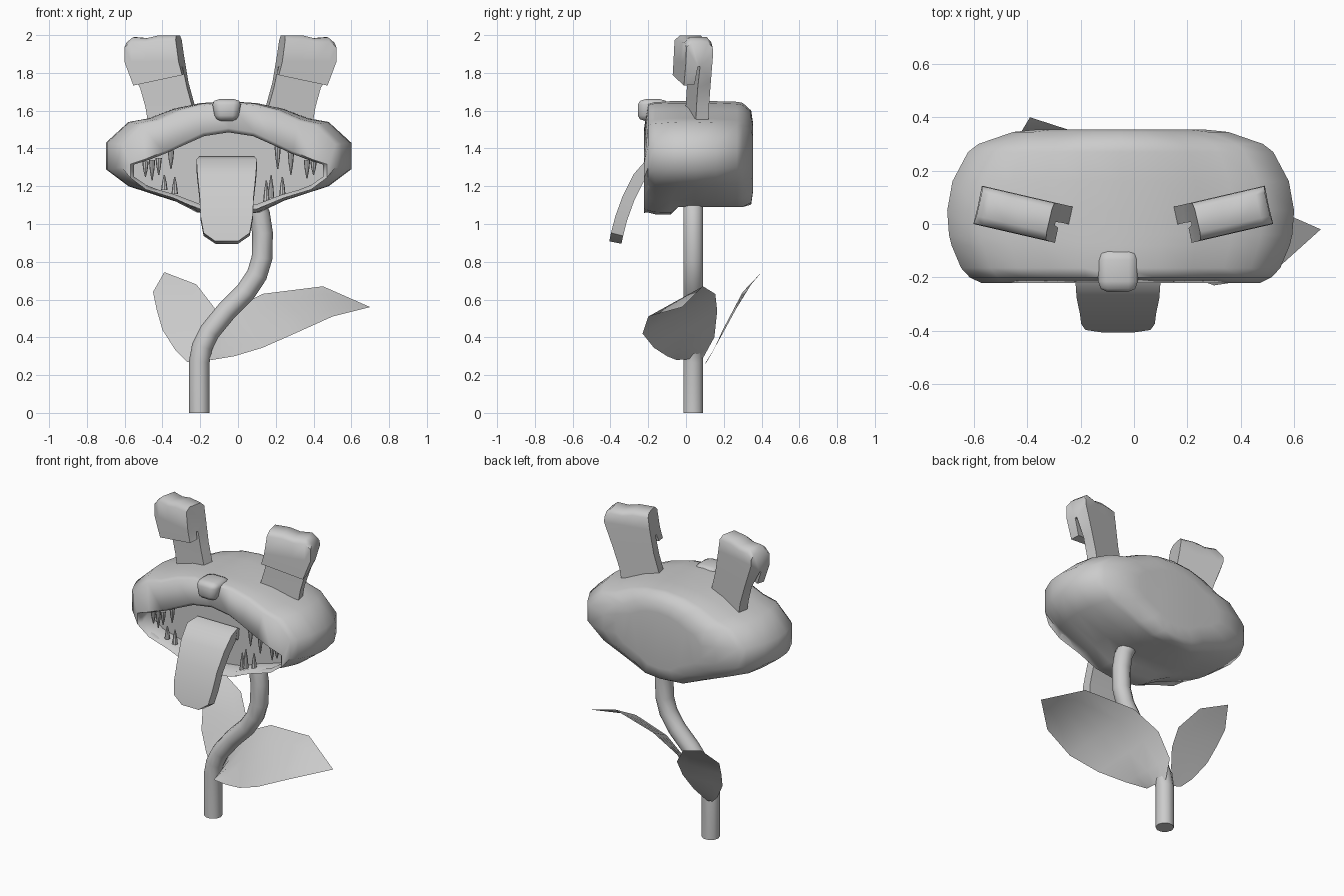
import bpy, bmesh, math
from mathutils import Vector

if "Cube" in bpy.data.objects:
    bpy.data.objects.remove(bpy.data.objects["Cube"])

grey = bpy.data.materials.new("plain grey")
grey.use_nodes = True
grey.diffuse_color = (0.6, 0.6, 0.6, 1)
grey.node_tree.nodes["Principled BSDF"].inputs["Base Color"].default_value = (0.6, 0.6, 0.6, 1)

CX = -0.05  # symmetry line of the head


def shade(ob, angle):
    bpy.ops.object.select_all(action='DESELECT')
    ob.select_set(True)
    bpy.context.view_layer.objects.active = ob
    bpy.ops.object.shade_smooth_by_angle(angle=math.radians(angle))


def finish(name, bm, angle=40):
    bmesh.ops.recalc_face_normals(bm, faces=bm.faces)
    mesh = bpy.data.meshes.new(name)
    bm.to_mesh(mesh)
    bm.free()
    mesh.materials.append(grey)
    ob = bpy.data.objects.new(name, mesh)
    bpy.context.collection.objects.link(ob)
    shade(ob, angle)


def loft(name, rings, angle=40):
    """Skin a list of equal-length closed rings and cap both ends."""
    bm = bmesh.new()
    rows = [[bm.verts.new(p) for p in ring] for ring in rings]
    n = len(rows[0])
    for a, b in zip(rows, rows[1:]):
        for i in range(n):
            j = (i + 1) % n
            bm.faces.new((a[i], a[j], b[j], b[i]))
    caps = [bm.faces.new(rows[0]), bm.faces.new(rows[-1])]
    bmesh.ops.recalc_face_normals(bm, faces=bm.faces)
    bmesh.ops.triangulate(bm, faces=caps)
    finish(name, bm, angle)


def mirrored(half):
    return half + [(-x, z) for x, z in half[-2:0:-1]]


# Head: outline rings from the back to the lip, then into the shallow mouth
skull = mirrored([(0, 1.65), (.15, 1.64), (.29, 1.61), (.42, 1.56), (.53, 1.54), (.65, 1.43),
                  (.65, 1.29), (.53, 1.2), (.3, 1.125), (.17, 1.06), (0, 1.05)])
mouth = mirrored([(0, 1.485), (.13, 1.465), (.22, 1.425), (.33, 1.375), (.42, 1.34), (.5, 1.315),
                  (.5, 1.25), (.42, 1.195), (.28, 1.155), (.15, 1.105), (0, 1.085)])


def ring(shape, y, sx=1, sz=1, dome=0, mid=1.36, floor=0):
    """Outline at depth y; dome flattens it towards the left and right ends."""
    return [(CX + x * sx, y, max(mid + (z - mid) * sz * (1 - dome * (x / .65) ** 2), floor)) for x, z in shape]


head = [ring(skull, y, sx, sz, dome, floor=1.09) for y, sx, sz, dome in
        [(.355, .47, .6, .1), (.345, .62, .83, .12), (.3, .82, .97, .14), (.27, .88, .99, .12),
         (.16, .97, 1, .04), (.05, 1, 1, 0), (-.04, .99, 1, 0)]]
head += [ring(skull, y, sx, sz, dome) for y, sx, sz, dome in
         [(-.08, .975, 1, .02), (-.165, .92, .995, .07), (-.2, .87, .965, .1)]]
head += [ring(mouth, -.222, 1.04, 1.12, mid=1.3), ring(mouth, -.2), ring(mouth, -.1)]
loft("head", head, angle=65)

# Teeth: slim cones along both jaws (x, root height, tip height)
upper = [(-.49, 1.33, 1.25), (-.455, 1.34, 1.23), (-.42, 1.35, 1.26), (-.355, 1.39, 1.29),
         (.21, 1.41, 1.29), (.28, 1.38, 1.26), (.365, 1.34, 1.24), (.4, 1.33, 1.26)]
lower = [(-.39, 1.18, 1.26), (-.335, 1.16, 1.25), (.15, 1.12, 1.23), (.175, 1.14, 1.26), (.235, 1.15, 1.25)]
for label, teeth in (("upper", upper), ("lower", lower)):
    for k, (x, root, tip) in enumerate(teeth):
        rings = [[(x + r * math.cos(a * math.pi / 4), -.17 + r * math.sin(a * math.pi / 4), z) for a in range(8)]
                 for r, z in ((.017, root), (.012, (root + tip) / 2), (.003, tip))]
        loft(f"{label}_tooth_{k + 1}", rings)

# Tongue: bent slab, centre line (y, z, half width)
path = [(-.08, 1.29, .13), (-.13, 1.325, .145), (-.19, 1.315, .16), (-.25, 1.245, .155), (-.305, 1.135, .143),
        (-.343, 1.03, .138), (-.365, .945, .122), (-.374, .902, .06)]
rings = []
for i, (y, z, w) in enumerate(path):
    a, b = path[max(i - 1, 0)], path[min(i + 1, len(path) - 1)]
    t = Vector((b[0] - a[0], b[1] - a[1])).normalized() * .033
    rings.append([(-.06 + side * w, y + s * t.y, z - s * t.x)
                  for side, s in ((-1, -1), (-1, 1), (1, 1), (1, -1))])
loft("tongue", rings)

# Nose: rounded block
bm = bmesh.new()
bmesh.ops.create_cube(bm, size=1)
bmesh.ops.bevel(bm, geom=bm.edges[:], offset=.25, segments=2, affect='EDGES', profile=.5)
for v in bm.verts:
    taper = .87 + .26 * v.co.z
    v.co = Vector((-.06 + v.co.x * .16 * taper, -.175 + v.co.y * .16, 1.603 + v.co.z * .115))
finish("nose", bm, 60)

# Stem: round tube swept along a bend in the xz plane
curve = bpy.data.curves.new("stem", 'CURVE')
curve.dimensions = '3D'
curve.bevel_depth = .055
curve.bevel_resolution = 3
curve.use_fill_caps = True
points = [(-.205, 0), (-.205, .27), (-.19, .35), (-.15, .43), (-.06, .54), (.04, .64), (.1, .73),
          (.127, .82), (.13, .95), (.115, 1.05), (.07, 1.15)]
spline = curve.splines.new('POLY')
spline.points.add(len(points) - 1)
for p, (x, z) in zip(spline.points, points):
    p.co = (x, .038, z, 1)
stem = bpy.data.objects.new("stem", curve)
bpy.context.collection.objects.link(stem)
bpy.ops.object.select_all(action='DESELECT')
stem.select_set(True)
bpy.context.view_layer.objects.active = stem
bpy.ops.object.convert(target='MESH')
stem = bpy.context.object
stem.data.materials.clear()
stem.data.materials.append(grey)
shade(stem, 40)


# Leaves: thin blades spanned between two edges that meet at the tip
def leaf(name, tip, edge_a, edge_b):
    bm = bmesh.new()
    grid = [[bm.verts.new(Vector(a).lerp(Vector(b), t / 4)) for t in range(5)]
            for a, b in zip(edge_a + [tip], edge_b + [tip])]
    for r, s in zip(grid, grid[1:]):
        for i in range(4):
            bm.faces.new((r[i], r[i + 1], s[i + 1], s[i]))
    bmesh.ops.remove_doubles(bm, verts=bm.verts, dist=.0005)
    finish(name, bm, 60)


leaf("left_leaf", (.7, -.02, .56),
     [(-.14, -.05, .28), (-.02, -.1, .3), (.13, -.17, .345), (.3, -.23, .42), (.5, -.2, .51)],
     [(-.17, .09, .29), (-.15, .15, .4), (-.05, .165, .54), (.13, .155, .63), (.45, .09, .67)])
leaf("right_leaf", (-.39, .4, .745),
     [(-.27, .11, .27), (-.33, .145, .33), (-.4, .195, .44), (-.43, .25, .545), (-.45, .3, .64)],
     [(-.22, .1, .26), (-.16, .15, .34), (-.12, .205, .44), (-.12, .265, .55), (-.22, .345, .68)])

# Ears: stalks that lean outward and fold forward into a hanging flap.
# Side profile (forward depth, height), going round from the back of the root
fold = [(-.06, 1.5), (-.06, 1.62), (-.06, 1.75), (-.06, 1.9), (-.058, 1.97), (-.035, 1.995),
        (.055, 1.995), (.085, 1.97), (.087, 1.86), (.087, 1.755),
        (.03, 1.76), (.022, 1.835), (.01, 1.835), (.008, 1.72), (.008, 1.62), (.008, 1.5)]
widths = [(1.5, -.47, -.215), (1.6, -.485, -.23), (1.74, -.525, -.27), (1.81, -.585, -.285),
          (1.95, -.59, -.305), (2.01, -.58, -.315)]


def span(z):
    for (z0, a0, b0), (z1, a1, b1) in zip(widths, widths[1:]):
        if z <= z1:
            t = (z - z0) / (z1 - z0)
            return a0 + (a1 - a0) * t, b0 + (b1 - b0) * t


turn = math.radians(13)
# Rise of the wavy crest at each step across the width
crest = [(0, -.035), (.13, -.006), (.4, -.012), (.65, .004), (1, .004)]
for name, side in (("right_ear", 1), ("left_ear", -1)):
    rings = []
    for t, rise in crest:
        row = []
        for v, z in fold:
            a, b = span(z)
            u = a + (b - a) * t + .41
            lift = rise if z > 1.95 else 0
            if v > .025 and z < 1.8:
                lift = .055 * (t - .4)
            x = u * math.cos(turn) - v * math.sin(turn) - .41
            y = -u * math.sin(turn) - v * math.cos(turn) + .045
            row.append((-.04 + side * (x + .04), y, z + lift))
        rings.append(row)
    loft(name, rings, angle=52)
